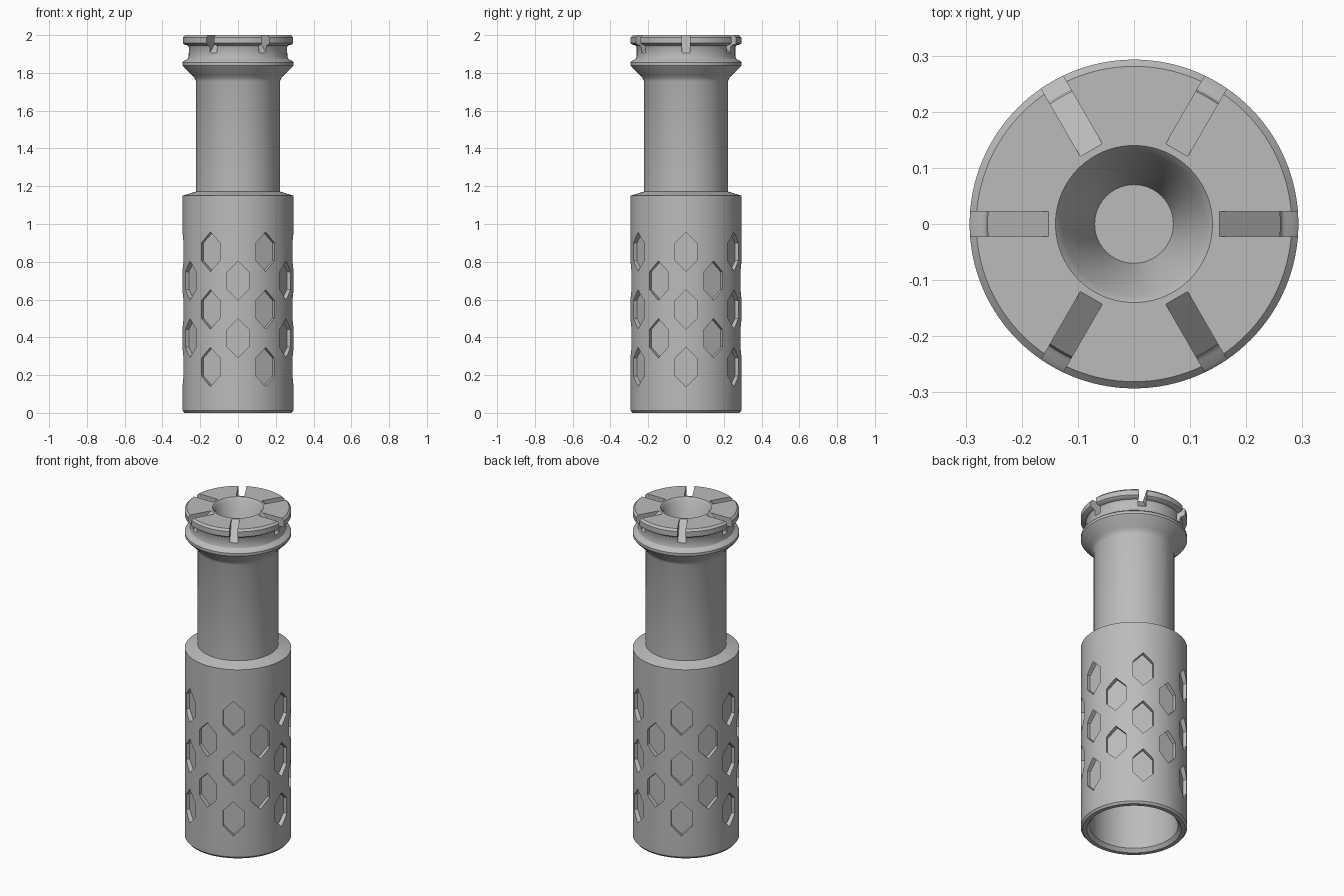
import bpy, bmesh
from math import radians, pi
from mathutils import Matrix, Vector

if "Cube" in bpy.data.objects:
    bpy.data.objects.remove(bpy.data.objects["Cube"], do_unlink=True)

steel = bpy.data.materials.new("grey_metal")
steel.use_nodes = True
GREY = (0.5, 0.5, 0.5, 1)
steel.diffuse_color = GREY
steel.node_tree.nodes["Principled BSDF"].inputs["Base Color"].default_value = GREY


def make_object(name, bm):
    bmesh.ops.recalc_face_normals(bm, faces=bm.faces)
    mesh = bpy.data.meshes.new(name)
    bm.to_mesh(mesh)
    bm.free()
    mesh.materials.append(steel)
    obj = bpy.data.objects.new(name, mesh)
    bpy.context.collection.objects.link(obj)
    return obj


def lathe(name, profile, steps=128):
    bm = bmesh.new()
    verts = [bm.verts.new((r, 0, z)) for r, z in profile]
    edges = [bm.edges.new(pair) for pair in zip(verts, verts[1:])]
    bmesh.ops.spin(bm, geom=verts + edges, cent=(0, 0, 0), axis=(0, 0, 1),
                   angle=2 * pi, steps=steps, use_merge=True)
    bmesh.ops.remove_doubles(bm, verts=bm.verts, dist=1e-5)
    return make_object(name, bm)


def prism(bm, outline, offset, matrix):
    """Closed prism from an outline, extruded along offset, then placed."""
    face = bm.faces.new([bm.verts.new(p) for p in outline])
    result = bmesh.ops.extrude_face_region(bm, geom=[face], use_keep_orig=True)
    new = [v for v in result["geom"] if isinstance(v, bmesh.types.BMVert)]
    bmesh.ops.translate(bm, verts=new, vec=offset)
    bmesh.ops.transform(bm, matrix=matrix, verts=list(face.verts) + new)


def cut(target, cutter):
    cutter.hide_render = True
    mod = target.modifiers.new("cut", "BOOLEAN")
    mod.operation, mod.solver, mod.object = "DIFFERENCE", "EXACT", cutter
    bpy.context.view_layer.objects.active = target
    bpy.ops.object.modifier_apply(modifier=mod.name)
    bpy.data.objects.remove(cutter, do_unlink=True)


# Turned body: bore, sleeve, barrel, flared collar, crown and mouth cone
body = lathe("body", [
    (0, 1.08), (0.243, 1.08), (0.243, 0.02), (0.26, 0), (0.283, 0), (0.293, 0.012),
    (0.293, 1.15), (0.222, 1.172),
    (0.222, 1.755), (0.228, 1.77), (0.24, 1.785), (0.286, 1.83), (0.293, 1.84),
    (0.293, 1.856), (0.286, 1.864), (0.272, 1.87), (0.265, 1.876), (0.261, 1.888),
    (0.261, 1.935), (0.266, 1.945), (0.285, 1.95), (0.293, 1.957),
    (0.293, 1.988), (0.281, 2),
    (0.14, 2), (0.127, 1.985), (0.07, 1.75), (0, 1.75)])

# Hexagonal grip pockets: alternating columns of three and two
bm = bmesh.new()
hexagon = [(0, 0.104), (0.057, 0.047), (0.057, -0.047),
           (0, -0.104), (-0.057, -0.047), (-0.057, 0.047)]
for column in range(12):
    rows = (0.395, 0.7) if column % 2 == 0 else (0.243, 0.548, 0.853)
    turn = Matrix.Rotation(radians(30 * column), 4, "Z")
    for z in rows:
        prism(bm, [(x, -0.267, z + h) for x, h in hexagon], Vector((0, -0.1, 0)), turn)
cut(body, make_object("pocket_cutter", bm))

# Six sloping slots in the crown
bm = bmesh.new()
wedge = [(0.152, 2), (0.268, 1.9), (0.34, 1.9), (0.34, 2.1), (0.152, 2.1)]
for i in range(6):
    turn = Matrix.Rotation(radians(60 * i), 4, "Z")
    prism(bm, [(r, -0.0225, z) for r, z in wedge], Vector((0, 0.045, 0)), turn)
cut(body, make_object("slot_cutter", bm))

# Smooth shading with crisp edges
bpy.ops.object.select_all(action="DESELECT")
body.select_set(True)
bpy.context.view_layer.objects.active = body
bpy.ops.object.shade_smooth_by_angle(angle=radians(28))
